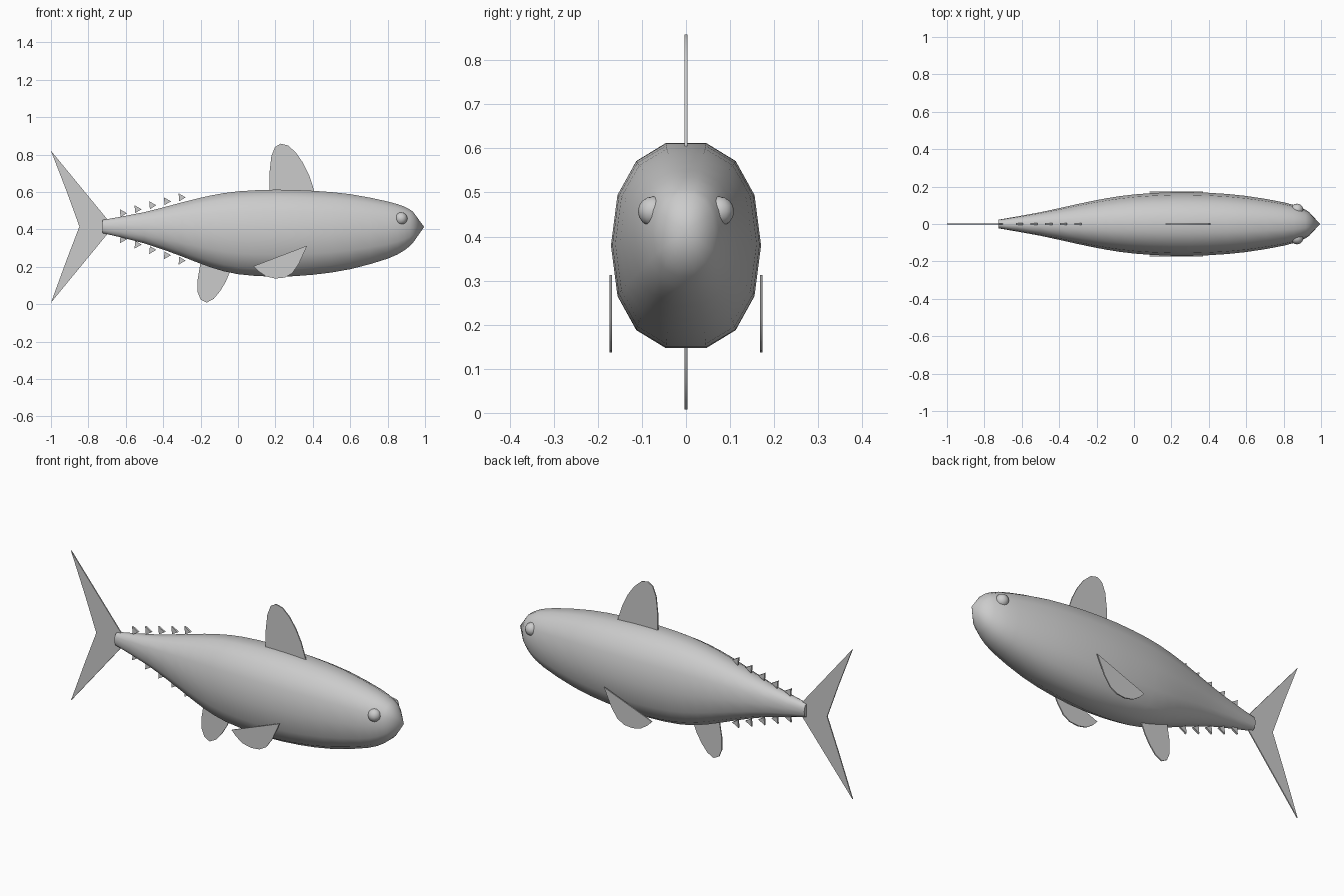
import bpy, bmesh
from math import sin, cos, pi, copysign, radians

if "Cube" in bpy.data.objects:
    bpy.data.objects.remove(bpy.data.objects["Cube"])

SIDES = 14


def finish(bm, name, angle):
    bmesh.ops.recalc_face_normals(bm, faces=bm.faces)
    me = bpy.data.meshes.new(name)
    bm.to_mesh(me)
    bm.free()
    ob = bpy.data.objects.new(name, me)
    bpy.context.collection.objects.link(ob)
    bpy.ops.object.select_all(action='DESELECT')
    ob.select_set(True)
    bpy.context.view_layer.objects.active = ob
    bpy.ops.object.shade_smooth_by_angle(angle=radians(angle))
    return ob


def plate(name, pts, y=0.0, t=0.006):
    """Thin upright fin from an x/z outline."""
    bm = bmesh.new()
    f = bm.faces.new([bm.verts.new((x, y - t / 2, z)) for x, z in pts])
    ext = bmesh.ops.extrude_face_region(bm, geom=[f])
    vs = [g for g in ext['geom'] if isinstance(g, bmesh.types.BMVert)]
    bmesh.ops.translate(bm, verts=vs, vec=(0, t, 0))
    return finish(bm, name, 30)


def catmull(a, b, c, d, t):
    return tuple(0.5 * (2 * q + (r - p) * t + (2 * p - 5 * q + 4 * r - s) * t * t
                        + (3 * q - p - 3 * r + s) * t ** 3)
                 for p, q, r, s in zip(a, b, c, d))


# Body stations: x, top z, bottom z, half width
st = [(-0.725, 0.450, 0.380, 0.023), (-0.50, 0.492, 0.325, 0.063),
      (-0.30, 0.544, 0.255, 0.107), (-0.15, 0.580, 0.198, 0.137),
      (0.0, 0.603, 0.160, 0.158), (0.20, 0.612, 0.147, 0.170),
      (0.40, 0.606, 0.157, 0.167), (0.60, 0.588, 0.187, 0.150),
      (0.80, 0.549, 0.243, 0.116), (0.89, 0.521, 0.288, 0.089),
      (0.935, 0.495, 0.327, 0.065)]
rings = []
for i in range(len(st) - 1):
    a, d = st[max(i - 1, 0)], st[min(i + 2, len(st) - 1)]
    rings += [catmull(a, st[i], st[i + 1], d, t) for t in (0, 0.5)]
rings.append(st[-1])


def spow(v):
    return copysign(abs(v) ** 0.87, v)


# Body: lofted 14-sided rings, closed tail end, pointed nose
bm = bmesh.new()
loops = []
for x, zt, zb, w in rings:
    c, h = (zt + zb) / 2, (zt - zb) / 2 / spow(sin(6 * pi / SIDES))
    loops.append([bm.verts.new((x, w * spow(cos(2 * pi * k / SIDES)),
                                c + h * spow(sin(2 * pi * k / SIDES))))
                  for k in range(SIDES)])
for a, b in zip(loops, loops[1:]):
    for k in range(SIDES):
        j = (k + 1) % SIDES
        bm.faces.new((a[k], a[j], b[j], b[k]))
bm.faces.new(loops[0])
nose = bm.verts.new((0.995, 0, 0.413))
for k in range(SIDES):
    bm.faces.new((loops[-1][k], loops[-1][(k + 1) % SIDES], nose))
finish(bm, "body", 60)

# Tail fin
plate("tail_fin", [(-1.0, 0.82), (-0.915, 0.60), (-0.848, 0.415), (-0.915, 0.24),
                   (-1.0, 0.008), (-0.70, 0.373), (-0.70, 0.455)])

# Dorsal fin
plate("dorsal_fin", [(0.168, 0.605), (0.168, 0.70), (0.178, 0.79), (0.198, 0.84),
                     (0.228, 0.858), (0.268, 0.848), (0.31, 0.81), (0.348, 0.755),
                     (0.38, 0.69), (0.408, 0.605)])

# Anal fin
plate("anal_fin", [(-0.20, 0.225), (-0.216, 0.13), (-0.216, 0.065), (-0.20, 0.025),
                   (-0.168, 0.008), (-0.13, 0.028), (-0.095, 0.07), (-0.065, 0.12),
                   (-0.04, 0.18)])

# Pectoral fins and eyes, one per side
for s, tag in ((1, "left"), (-1, "right")):
    plate("pectoral_fin_" + tag,
          [(0.37, 0.313), (0.083, 0.203), (0.11, 0.175), (0.15, 0.148),
           (0.20, 0.137), (0.25, 0.142), (0.29, 0.165), (0.325, 0.215)], y=s * 0.171)
    bm = bmesh.new()
    bmesh.ops.create_uvsphere(bm, u_segments=12, v_segments=8, radius=0.034)
    bmesh.ops.translate(bm, verts=bm.verts, vec=(0.872, s * 0.075, 0.457))
    finish(bm, "eye_" + tag, 60)

# Finlets along the upper and lower tail stem
for i in range(5):
    x, zt, zb = -0.632 + 0.0785 * i, 0.508 + 0.0212 * i, 0.325 - 0.0285 * i
    plate(f"upper_finlet_{i}", [(x, zt), (x + 0.038, zt - 0.022),
                                (x + 0.004, zt - 0.042)], t=0.01)
    plate(f"lower_finlet_{i}", [(x, zb), (x + 0.038, zb + 0.022),
                                (x + 0.004, zb + 0.042)], t=0.01)
